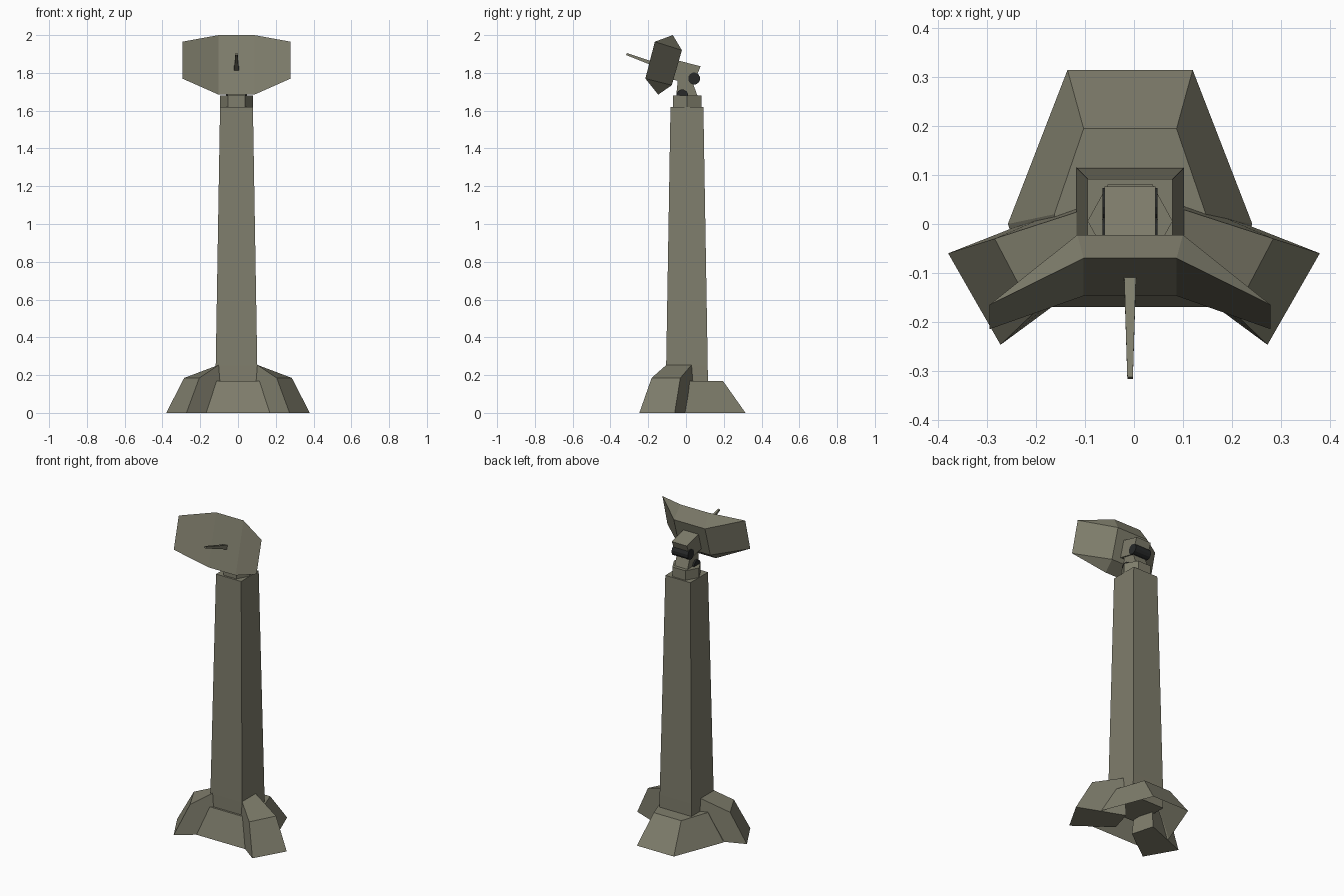
import bpy, bmesh, math
from mathutils import Vector

if "Cube" in bpy.data.objects:
    bpy.data.objects.remove(bpy.data.objects["Cube"])

CX = -0.008  # the tower axis sits slightly left of centre


def material(name, rgb):
    m = bpy.data.materials.new(name)
    m.diffuse_color = (*rgb, 1)
    m.use_nodes = True
    m.node_tree.nodes["Principled BSDF"].inputs["Base Color"].default_value = m.diffuse_color
    return m


OLIVE = material("olive_grey", (0.213, 0.207, 0.150))
DARK = material("charcoal", (0.02, 0.022, 0.022))


def build(name, verts, faces, mat=OLIVE):
    me = bpy.data.meshes.new(name)
    bm = bmesh.new()
    vs = [bm.verts.new(v) for v in verts]
    for f in faces:
        bm.faces.new([vs[i] for i in f])
    bmesh.ops.recalc_face_normals(bm, faces=bm.faces)
    bm.to_mesh(me)
    bm.free()
    me.materials.append(mat)
    ob = bpy.data.objects.new(name, me)
    bpy.context.collection.objects.link(ob)
    return ob


def loft(name, rings, mat=OLIVE, bottom=True):
    n = len(rings[0])
    verts = [p for r in rings for p in r]
    faces = [(k * n + i, k * n + (i + 1) % n, (k + 1) * n + (i + 1) % n, (k + 1) * n + i)
             for k in range(len(rings) - 1) for i in range(n)]
    faces.append(tuple(range((len(rings) - 1) * n, len(rings) * n)))
    if bottom:
        faces.append(tuple(reversed(range(n))))
    return build(name, verts, faces, mat)


def square(h, z, cy=0.005):
    return [(CX + sx * h, cy + sy * h, z) for sx, sy in ((-1, -1), (1, -1), (1, 1), (-1, 1))]


def mirrored(half, z):
    """Closed outline from its right half, listed front to back."""
    return [(CX + x, y, z) for x, y in half] + [(CX - x, y, z) for x, y in reversed(half)]


def rod(name, a, b, r1, r2, sides, mat):
    a, b = Vector(a), Vector(b)
    q = (b - a).to_track_quat('Z', 'Y')
    ring = lambda c, r: [c + q @ Vector((r * math.cos(t), r * math.sin(t), 0))
                         for t in ((i + 0.5) * 2 * math.pi / sides for i in range(sides))]
    return loft(name, [ring(a, r1), ring(b, r2)], mat)


# Hollow skirt of the base, stretched into the rear foot
loft("base_skirt", [
    mirrored([(0.19, -0.17), (0.25, 0.0), (0.128, 0.315)], 0),
    mirrored([(0.145, -0.118), (0.155, 0.02), (0.095, 0.195)], 0.17)], bottom=False)

# Two splayed front feet
for side, s in (("left", -1), ("right", 1)):
    outline = [
        [(0.38, -0.06, 0), (0.273, -0.247, 0), (0.06, -0.09, 0), (0.10, 0.05, 0)],
        [(0.285, -0.03, 0.185), (0.205, -0.182, 0.185), (0.10, -0.103, 0.255), (0.10, 0.03, 0.255)]]
    loft("front_foot_" + side, [[(s * x, y, z) for x, y, z in r] for r in outline])

# Tapered tower and its six-sided cap
loft("tower", [square(0.111, 0.1), square(0.110, 0.25), square(0.087, 1.62)])
hexagon = [(0.045, -0.07), (0.087, 0.006), (0.045, 0.082)]
loft("tower_cap", [mirrored(hexagon, 1.61), mirrored(hexagon, 1.68)])


def slab(name, profile, half):
    """Side profile (y, z) spread across x."""
    return loft(name, [[(CX + s * half, y, z) for y, z in profile] for s in (-1, 1)])


# Dish mount: neck and tilted head, with dark pivot drums
slab("mount_neck", [(-0.052, 1.675), (0.062, 1.675), (0.035, 1.75), (0.03, 1.80), (-0.04, 1.80)], 0.045)
slab("mount_head", [(-0.075, 1.765), (0.04, 1.74), (0.077, 1.835), (-0.04, 1.865)], 0.052)
for name, y, z, r in (("upper_pivot", 0.043, 1.77, 0.032), ("lower_pivot", -0.02, 1.68, 0.032)):
    rod(name, (CX - 0.056, y, z), (CX + 0.056, y, z), r, r, 12, DARK)

# Cupped dish: three folded front panels, tapering to a small back plate
half = [(0.095, -0.07, 2.0), (0.287, -0.165, 1.965), (0.287, -0.215, 1.77),
        (0.095, -0.147, 1.685), (0.108, -0.022, 1.92), (0.108, -0.075, 1.735)]
verts = [(CX + s * x, y, z) for s in (1, -1) for x, y, z in half]
faces = [(0, 6, 9, 3), (4, 10, 11, 5), (0, 6, 10, 4), (3, 9, 11, 5)]
for o in (0, 6):
    faces += [tuple(i + o for i in f) for f in ((0, 1, 2, 3), (1, 2, 5, 4), (0, 1, 4), (2, 3, 5))]
build("dish", verts, faces)

# Feed antenna
rod("antenna", (CX, -0.09, 1.817), (CX, -0.315, 1.9), 0.018, 0.008, 4, OLIVE)
